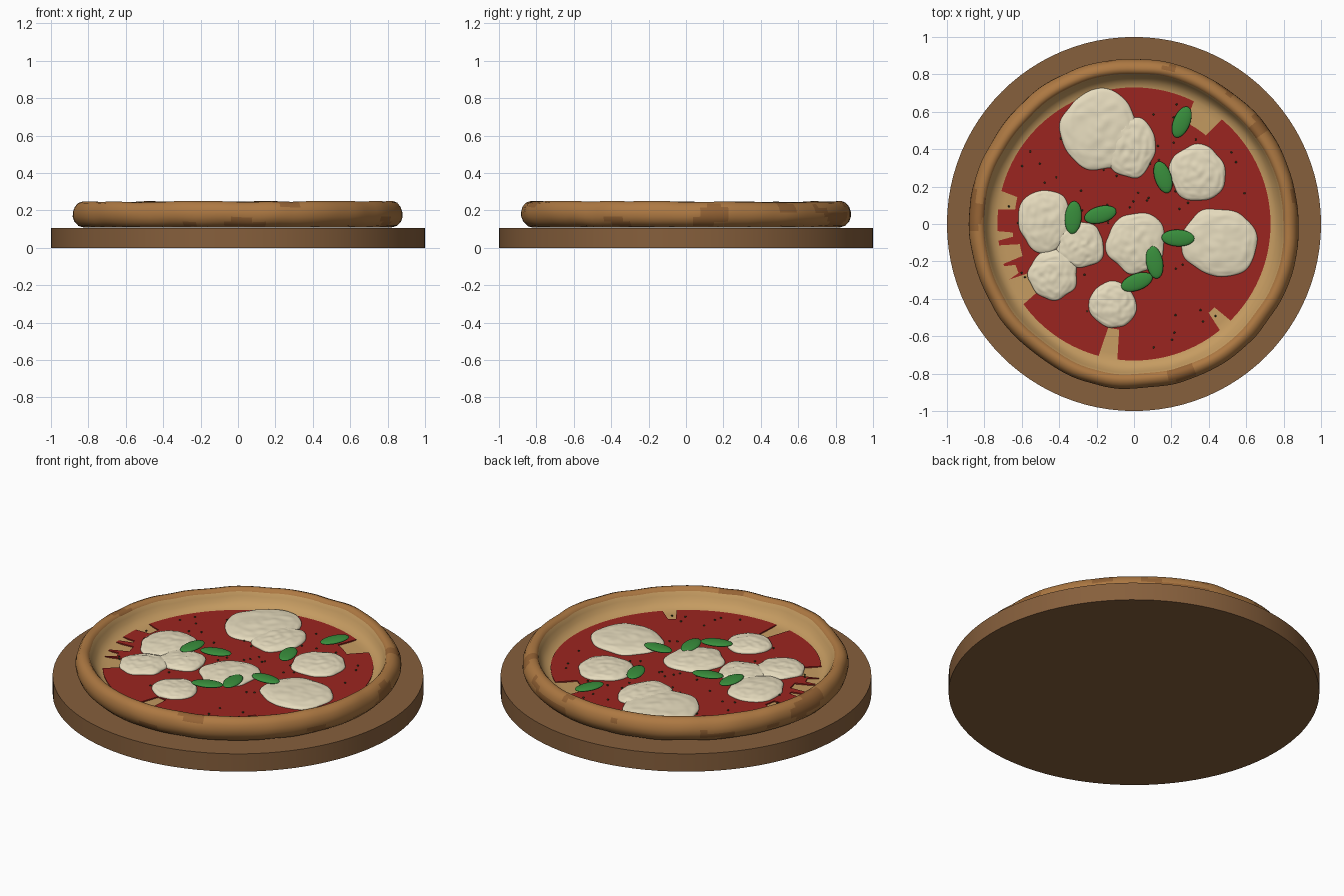
import bpy, bmesh, math, random
from mathutils import Vector, Matrix, noise

if "Cube" in bpy.data.objects:
    bpy.data.objects.remove(bpy.data.objects["Cube"])

random.seed(4)
TAU = 2 * math.pi


def material(name, rgb):
    m = bpy.data.materials.new(name)
    m.diffuse_color = (*rgb, 1)
    m.use_nodes = True
    m.node_tree.nodes["Principled BSDF"].inputs["Base Color"].default_value = m.diffuse_color
    return m


WOOD = material("wood", (0.24, 0.115, 0.045))
BAKED = material("baked_crust", (0.42, 0.19, 0.055))
CHAR = material("charred_crust", (0.30, 0.125, 0.035))
DOUGH = material("dough", (0.56, 0.33, 0.12))
SAUCE = material("tomato_sauce", (0.33, 0.018, 0.014))
CHEESE = material("mozzarella", (0.80, 0.72, 0.52))
LEAF = material("basil", (0.04, 0.27, 0.045))
HERB = material("herb", (0.04, 0.05, 0.015))


def finish(bm, name, mats, angle=50):
    bmesh.ops.recalc_face_normals(bm, faces=bm.faces)
    me = bpy.data.meshes.new(name)
    bm.to_mesh(me)
    bm.free()
    ob = bpy.data.objects.new(name, me)
    bpy.context.collection.objects.link(ob)
    for m in mats:
        me.materials.append(m)
    bpy.ops.object.select_all(action='DESELECT')
    ob.select_set(True)
    bpy.context.view_layer.objects.active = ob
    bpy.ops.object.shade_smooth_by_angle(angle=math.radians(angle))
    return ob


# Round wooden board
bm = bmesh.new()
bmesh.ops.create_cone(bm, cap_ends=True, segments=96, radius1=1, radius2=1, depth=0.106,
                      matrix=Matrix.Translation((0, 0, 0.053)))
finish(bm, "serving_board", [WOOD], 30)

# Pizza base: lathed profile with a puffy, slightly lumpy rim
profile = [(0.78, 0.107), (0.82, 0.108), (0.85, 0.117), (0.872, 0.14), (0.881, 0.165),
           (0.881, 0.19), (0.873, 0.217), (0.857, 0.238), (0.835, 0.247), (0.816, 0.244),
           (0.803, 0.230), (0.793, 0.208), (0.778, 0.183), (0.76, 0.165), (0.735, 0.153), (0.70, 0.149)]
SEG = 144
bm = bmesh.new()
rings = []
for j, (r, z) in enumerate(profile):
    ring = []
    for i in range(SEG):
        a = TAU * i / SEG
        d = Vector((math.cos(a), math.sin(a), 0))
        lump = noise.noise(d * 2.5 + Vector((3, 1, z * 4)))
        fine = noise.noise(d * 6 + Vector((9, 2, z * 6)))
        w = min(1, max(0, (r - 0.72) / 0.06))
        p = d * (r + w * (0.014 * lump + 0.005 * fine))
        p.z = max(0.107, z + w * (0.006 * lump + 0.006 * fine))
        ring.append(bm.verts.new(p))
    rings.append(ring)
for j in range(len(rings) - 1):
    for i in range(SEG):
        k = (i + 1) % SEG
        f = bm.faces.new((rings[j][i], rings[j][k], rings[j + 1][k], rings[j + 1][i]))
        c = f.calc_center_median()
        spot = noise.noise(Vector((c.x, c.y, c.z * 2)) * 5)
        f.material_index = 2 if j > 9 else (1 if spot > 0.32 else 0)
bm.faces.new(rings[0])
bm.faces.new(rings[-1]).material_index = 2
finish(bm, "pizza_base", [BAKED, CHAR, DOUGH], 60)

# Tomato sauce: thin disc with ragged notches (angle, half width, inner radius)
notches = [(57, 6, 0.61), (170, 3, 0.64), (185, 1.5, 0.65), (193, 3, 0.62), (201, 2, 0.67),
           (210, 5, 0.62), (259, 3.5, 0.57), (312, 2.5, 0.62)]
bm = bmesh.new()
outer = []
for i in range(360):
    r = 0.73
    for a, w, inner in notches:
        if abs(i - a) <= w:
            r = inner
    outer.append((r * math.cos(math.radians(i)), r * math.sin(math.radians(i))))
top = [bm.verts.new((x, y, 0.156)) for x, y in outer]
low = [bm.verts.new((x, y, 0.147)) for x, y in outer]
centre = bm.verts.new((0, 0, 0.156))
for i in range(360):
    k = (i + 1) % 360
    bm.faces.new((centre, top[i], top[k]))
    bm.faces.new((top[i], low[i], low[k], top[k]))
finish(bm, "tomato_sauce", [SAUCE], 30)

# Melted mozzarella: flattened lumpy blobs (x, y, rx, ry)
blobs = [(-0.18, 0.50, 0.21, 0.21), (-0.02, 0.41, 0.135, 0.165), (0.34, 0.27, 0.15, 0.15),
         (-0.475, 0.015, 0.145, 0.165), (-0.29, -0.11, 0.13, 0.125), (-0.43, -0.27, 0.13, 0.135),
         (0.01, -0.10, 0.158, 0.16), (0.455, -0.10, 0.205, 0.18), (-0.115, -0.43, 0.128, 0.125)]
for n, (x, y, rx, ry) in enumerate(blobs):
    bm = bmesh.new()
    bmesh.ops.create_icosphere(bm, subdivisions=5, radius=1)
    off = Vector((n * 7.3, n * 3.1, 0))
    for v in bm.verts:
        d = v.co.copy()
        edge = 1 + 0.13 * noise.noise(Vector((d.x, d.y, 0)) * 1.5 + off)
        lump = 0.006 * noise.noise(d * 4 + off)
        zz = math.copysign(abs(d.z) ** 0.8, d.z)
        v.co = (x + d.x * rx * edge, y + d.y * ry * edge, 0.157 + zz * 0.028 + lump * abs(d.z))
    finish(bm, f"mozzarella_{n + 1}", [CHEESE], 60)

# Basil leaves: thin pointed ellipsoids (x, y, heading)
leaves = [(0.255, 0.545, 68), (0.155, 0.25, 108), (-0.325, 0.035, 85), (-0.18, 0.05, 15),
          (0.235, -0.075, -2), (0.11, -0.205, 100), (0.015, -0.31, 20)]
for n, (x, y, a) in enumerate(leaves):
    bm = bmesh.new()
    bmesh.ops.create_uvsphere(bm, u_segments=24, v_segments=12, radius=1)
    place = Matrix.Translation((x, y, 0.18)) @ Matrix.Rotation(math.radians(a), 4, 'Z')
    bmesh.ops.transform(bm, matrix=place @ Matrix.Diagonal((0.088, 0.045, 0.013, 1)), verts=bm.verts)
    finish(bm, f"basil_leaf_{n + 1}", [LEAF], 60)

# Scattered dried herbs
bm = bmesh.new()
for _ in range(70):
    r, a = 0.68 * math.sqrt(random.random()), random.uniform(0, TAU)
    bmesh.ops.create_icosphere(bm, subdivisions=1, radius=0.006,
                               matrix=Matrix.Translation((r * math.cos(a), r * math.sin(a), 0.158)))
finish(bm, "dried_herbs", [HERB])
